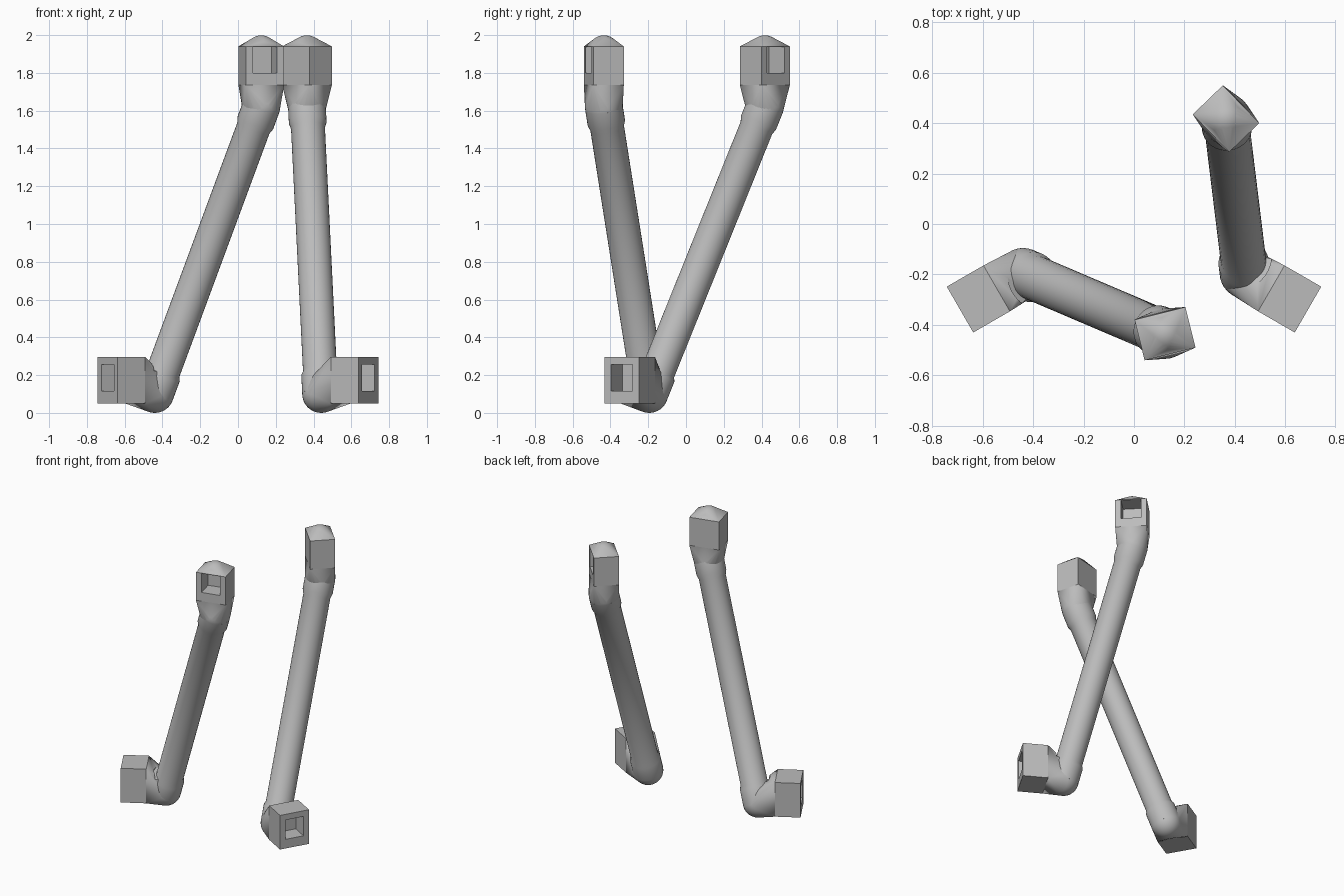
import bpy, bmesh
from math import cos, sin, pi, radians
from mathutils import Vector, Matrix

cube = bpy.data.objects.get("Cube")
if cube:
    bpy.data.objects.remove(cube, do_unlink=True)

grey = bpy.data.materials.new("plain_grey")
grey.use_nodes = True
colour = (0.5, 0.5, 0.5, 1)
grey.diffuse_color = colour
grey.node_tree.nodes["Principled BSDF"].inputs["Base Color"].default_value = colour

R_TUBE, R_JOINT = 0.09, 0.1


def make(name, bm, angle=30):
    bmesh.ops.recalc_face_normals(bm, faces=bm.faces)
    mesh = bpy.data.meshes.new(name)
    bm.to_mesh(mesh)
    bm.free()
    ob = bpy.data.objects.new(name, mesh)
    bpy.context.collection.objects.link(ob)
    mesh.materials.append(grey)
    return ob


def smooth(ob, angle=30):
    bpy.ops.object.select_all(action='DESELECT')
    ob.select_set(True)
    bpy.context.view_layer.objects.active = ob
    bpy.ops.object.shade_smooth_by_angle(angle=radians(angle))


def hull(name, corners, centre, radius):
    """Convex skin around some corners and a ball."""
    bm = bmesh.new()
    bmesh.ops.create_uvsphere(bm, u_segments=32, v_segments=20, radius=radius,
                              matrix=Matrix.Translation(centre))
    for c in corners:
        bm.verts.new(c)
    bmesh.ops.delete(bm, geom=bm.faces[:] + bm.edges[:], context='EDGES_FACES')
    res = bmesh.ops.convex_hull(bm, input=bm.verts[:])
    junk = {g for g in res["geom_interior"] if isinstance(g, bmesh.types.BMVert)}
    bmesh.ops.delete(bm, geom=list(junk), context='VERTS')
    bmesh.ops.dissolve_limit(bm, angle_limit=radians(0.5), verts=bm.verts[:], edges=bm.edges[:])
    return make(name, bm)


def box(name, mid, angle, size):
    bm = bmesh.new()
    m = Matrix.Translation(mid) @ Matrix.Rotation(radians(angle), 4, 'Z') @ Matrix.Diagonal((*size, 1))
    bmesh.ops.create_cube(bm, size=1, matrix=m)
    return make(name, bm)


def lathe(name, start, end, profile):
    """Turned skin along a line; profile holds (radius, distance)."""
    axis = (end - start).normalized()
    turn = Matrix.Translation(start) @ axis.to_track_quat('Z', 'Y').to_matrix().to_4x4()
    n = 32
    bm = bmesh.new()
    rings = [[bm.verts.new(turn @ Vector((r * cos(2 * pi * i / n), r * sin(2 * pi * i / n), d)))
              for i in range(n)] for r, d in profile]
    for a, b in zip(rings, rings[1:]):
        for i in range(n):
            bm.faces.new((a[i], a[(i + 1) % n], b[(i + 1) % n], b[i]))
    bm.faces.new(rings[0])
    bm.faces.new(rings[-1])
    return make(name, bm)


def cut(ob, cutter):
    mod = ob.modifiers.new("cut", 'BOOLEAN')
    mod.operation, mod.solver, mod.object = 'DIFFERENCE', 'EXACT', cutter
    bpy.ops.object.select_all(action='DESELECT')
    ob.select_set(True)
    bpy.context.view_layer.objects.active = ob
    bpy.ops.object.modifier_apply(modifier=mod.name)
    bpy.data.objects.remove(cutter, do_unlink=True)


def pocket(mid, angle, depth, z0, z1):
    """Cutter for the square socket in the open side of a housing."""
    out = Vector((cos(radians(angle)), sin(radians(angle)), 0))
    c = Vector((mid[0], mid[1], (z0 + z1) / 2)) + out * (depth / 2 - 0.02)
    return box("socket_cutter", c, angle, (0.2, 0.13, z1 - z0))


def build(side, elbow, foot, foot_angle, head, head_angle):
    elbow = Vector(elbow)
    joint = Vector((*head, 1.62))

    # long tube with a thicker collar at each end
    length = (joint - elbow).length
    smooth(lathe(side + "_tube", elbow, joint,
                 [(R_JOINT, 0), (R_JOINT, 0.11), (R_TUBE, 0.13), (R_TUBE, length - 0.12),
                  (R_JOINT, length - 0.09), (R_JOINT, length)]), 40)

    # upper housing: box with a softly peaked cap and a square socket
    depth, width = 0.166, 0.208
    rot = Matrix.Rotation(radians(head_angle), 4, 'Z')

    def corner(x, y, z):
        return rot @ Vector((x * depth / 2, y * width / 2, 0)) + Vector((*head, z))

    signs = [(x, y) for x in (-1, 1) for y in (-1, 1)]
    top = hull(side + "_upper_housing", [corner(x, y, z) for x, y in signs for z in (1.735, 1.94)],
               (*head, 1.918), 0.081)
    cut(top, pocket(head, head_angle, depth, 1.80, 1.937))
    smooth(top)
    smooth(hull(side + "_upper_neck", [corner(x, y, 1.737) for x, y in signs], joint, R_JOINT))

    # lower housing: box with a square socket facing outwards
    depth, width = 0.168, 0.21
    z0, z1 = 0.05, 0.297
    base = box(side + "_lower_housing", (*foot, (z0 + z1) / 2), foot_angle, (depth, width, z1 - z0))
    cut(base, pocket(foot, foot_angle, depth, 0.116, 0.256))

    # lower neck blends the box into the elbow and is relieved around the tube
    rot = Matrix.Rotation(radians(foot_angle), 4, 'Z')
    back = [rot @ Vector((-depth / 2, s * width / 2, 0)) + Vector((*foot, z))
            for s in (-1, 1) for z in (z0, z1)]
    neck = hull(side + "_lower_neck", back, elbow, R_JOINT)
    axis = (joint - elbow).normalized()
    cut(neck, lathe("relief_cutter", elbow + axis * 0.13, elbow + axis * 0.5,
                    [(0.112, 0), (0.112, 0.37)]))
    smooth(neck)


build("left", (0.44, -0.195, 0.1), (0.6175, -0.2975), -30, (0.365, 0.4175), 44)
build("right", (-0.44, -0.195, 0.1), (-0.6175, -0.2975), -150, (0.123, -0.435), -76)
